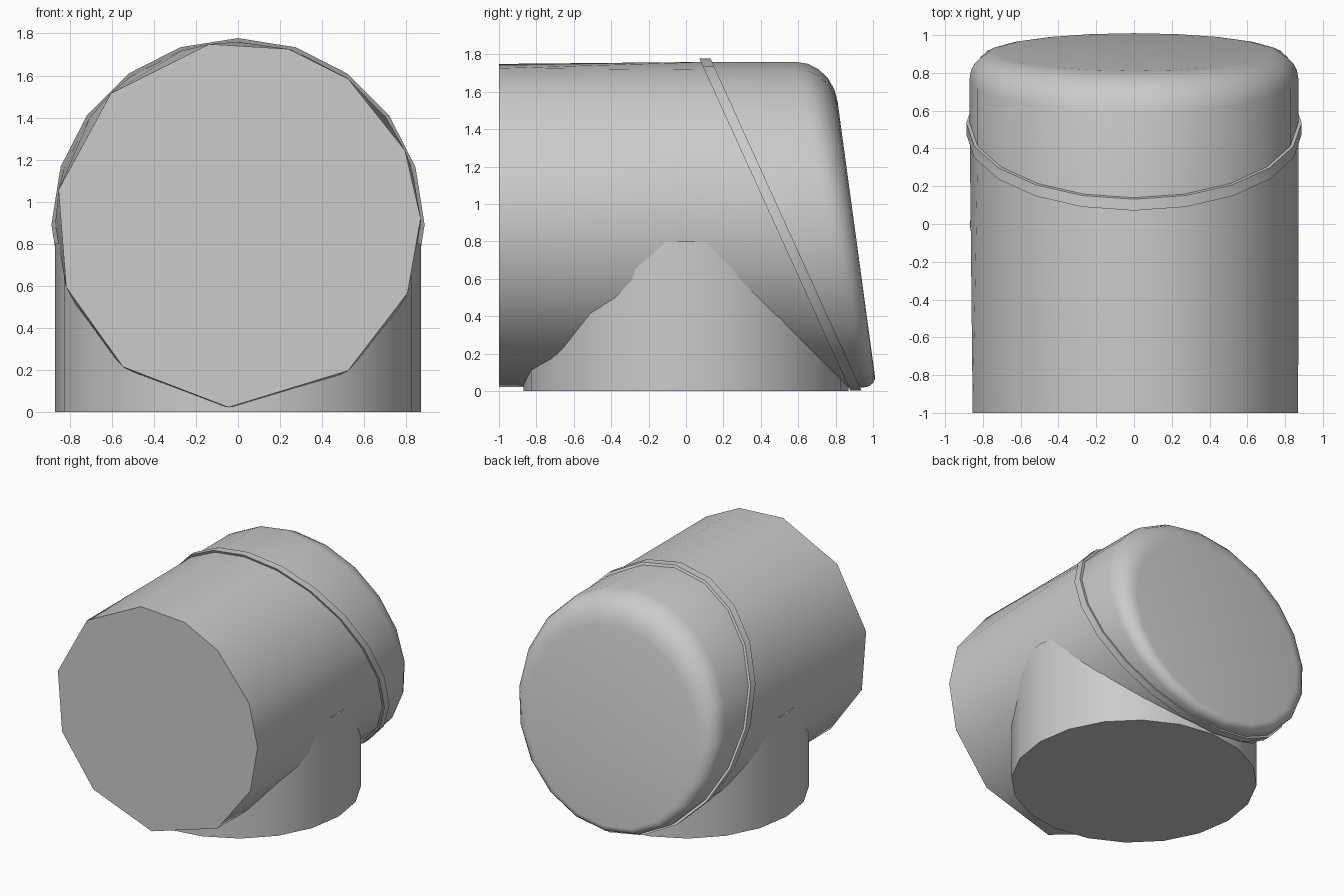
import bpy
import bmesh
from math import cos, sin, pi, radians

if "Cube" in bpy.data.objects:
    bpy.data.objects.remove(bpy.data.objects["Cube"], do_unlink=True)

SIDES = 20
AXIS_Z = 0.89
RADIUS = 0.87

grey = bpy.data.materials.new("plain_grey")
grey.use_nodes = True
colour = (0.6, 0.6, 0.6, 1)
grey.diffuse_color = colour
grey.node_tree.nodes["Principled BSDF"].inputs["Base Color"].default_value = colour


def finish(name, bm, angle=35):
    bmesh.ops.recalc_face_normals(bm, faces=bm.faces)
    mesh = bpy.data.meshes.new(name)
    bm.to_mesh(mesh)
    bm.free()
    mesh.materials.append(grey)
    obj = bpy.data.objects.new(name, mesh)
    bpy.context.collection.objects.link(obj)
    bpy.ops.object.select_all(action='DESELECT')
    obj.select_set(True)
    bpy.context.view_layer.objects.active = obj
    bpy.ops.object.shade_smooth_by_angle(angle=radians(angle))
    return obj


def tilted_ring(bm, y, slope, radius, centre=AXIS_Z):
    """Circle around the y axis, sheared so that it lies on a tilted plane."""
    verts = []
    for i in range(SIDES):
        a = 2 * pi * i / SIDES
        z = centre + radius * cos(a)
        verts.append(bm.verts.new((radius * sin(a), y + slope * (z - AXIS_Z), z)))
    return verts


def skin(bm, rings):
    for a, b in zip(rings, rings[1:]):
        for i in range(SIDES):
            j = (i + 1) % SIDES
            bm.faces.new((a[i], a[j], b[j], b[i]))


# Barrel: uneven twelve-sided front stretched to the slanted joint
bm = bmesh.new()
front_angles = (-9, 16, 37, 66, 88, 112, 143, 183, 219, 250, 281, 316)
for deg in front_angles:
    a = radians(deg)
    bm.verts.new((RADIUS * sin(a), -1, AXIS_Z + RADIUS * cos(a)))
tilted_ring(bm, 0.51, -0.455, RADIUS)
bmesh.ops.convex_hull(bm, input=bm.verts)
finish("barrel", bm)

# Rear cap: from the slanted joint, rounded over to a leaning flat end
bm = bmesh.new()
rings = [tilted_ring(bm, 0.51, -0.455, RADIUS)]
STEPS = 5
for k in range(STEPS + 1):
    t = pi / 2 * k / STEPS
    rings.append(tilted_ring(bm, 0.77 + 0.13 * sin(t), -0.205 + 0.069 * sin(t),
                             0.735 + 0.135 * cos(t), 0.815 + 0.075 * cos(t)))
skin(bm, rings)
bm.faces.new(rings[-1])
finish("rear_cap", bm)

# Thin raised band along the slanted joint
bm = bmesh.new()
skin(bm, [tilted_ring(bm, y, -0.455, r) for y, r in
          ((0.475, 0.85), (0.475, 0.888), (0.535, 0.888), (0.535, 0.85))])
finish("joint_band", bm)

# Upright foot running up into the barrel
bm = bmesh.new()
bmesh.ops.create_cone(bm, cap_ends=True, segments=SIDES, radius1=RADIUS,
                      radius2=RADIUS, depth=0.8)
bmesh.ops.translate(bm, verts=bm.verts, vec=(0, 0, 0.4))
finish("foot", bm)
